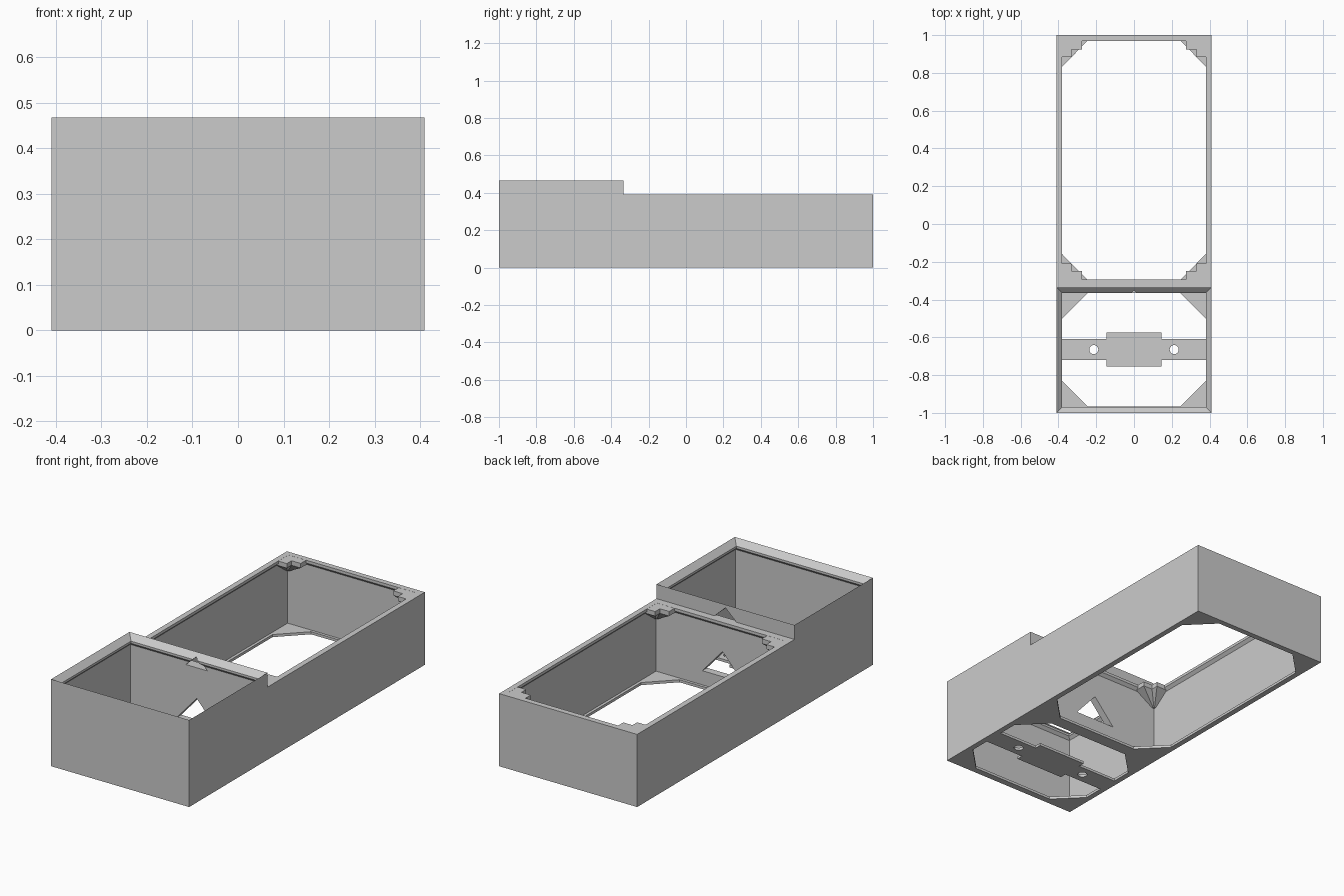
import bpy, bmesh, math

cube = bpy.data.objects.get("Cube")
if cube:
    bpy.data.objects.remove(cube, do_unlink=True)

grey = bpy.data.materials.new("plain grey")
grey.use_nodes = True
grey.diffuse_color = (0.6, 0.6, 0.6, 1)
grey.node_tree.nodes["Principled BSDF"].inputs["Base Color"].default_value = (0.6, 0.6, 0.6, 1)

HALF, RIM, WALL, FLOOR = 0.41, 0.03, 0.015, 0.014
LOW, HIGH, STEP_Y = 0.39, 0.467, -0.335


def loft(name, rings):
    """Closed solid through rings with equal point counts."""
    bm = bmesh.new()
    loops = [[bm.verts.new(p) for p in ring] for ring in rings]
    n = len(loops[0])
    for a, b in zip(loops, loops[1:]):
        for i in range(n):
            j = (i + 1) % n
            bm.faces.new((a[i], a[j], b[j], b[i]))
    bm.faces.new(loops[0][::-1])
    bm.faces.new(loops[-1])
    bmesh.ops.recalc_face_normals(bm, faces=bm.faces)
    mesh = bpy.data.meshes.new(name)
    bm.to_mesh(mesh)
    bm.free()
    mesh.materials.append(grey)
    obj = bpy.data.objects.new(name, mesh)
    bpy.context.collection.objects.link(obj)
    return obj


def prism(name, pts, lo, hi, axis="z"):
    place = {"x": lambda p, t: (t, p[0], p[1]),
             "y": lambda p, t: (p[0], t, p[1]),
             "z": lambda p, t: (p[0], p[1], t)}[axis]
    return loft(name, [[place(p, t) for p in pts] for t in (lo, hi)])


def cut(obj, cutters):
    for c in cutters:
        c.hide_render = True
        mod = obj.modifiers.new("cut", "BOOLEAN")
        mod.operation, mod.solver, mod.object = "DIFFERENCE", "EXACT", c
    deps = bpy.context.evaluated_depsgraph_get()
    mesh = bpy.data.meshes.new_from_object(obj.evaluated_get(deps))
    obj.modifiers.clear()
    obj.data = mesh
    for c in cutters:
        bpy.data.objects.remove(c, do_unlink=True)


def cavity(name, y0, y1, levels):
    """Rectangular well; levels are (height, inset) from the outline."""
    return loft(name, [[(-HALF + d, y0 + d, z), (HALF - d, y0 + d, z),
                        (HALF - d, y1 - d, z), (-HALF + d, y1 - d, z)]
                       for z, d in levels])


def floor_opening(name, y0, y1, c=0.135):
    x = HALF - RIM
    pts = [(-x + c, y0), (x - c, y0), (x, y0 + c), (x, y1 - c),
           (x - c, y1), (-x + c, y1), (-x, y1 - c), (-x, y0 + c)]
    return prism(name, pts, -0.05, FLOOR + 0.02)


# Two-level outer body
body = prism("box_body", [(-1, 0), (1, 0), (1, LOW), (STEP_Y, LOW),
                          (STEP_Y, HIGH), (-1, HIGH)], -HALF, HALF, "x")

# Wells with overhanging rims; the front one has a sloped lead-in
front_well = cavity("front_well", -1, STEP_Y,
                    [(FLOOR, WALL), (0.41, WALL), (0.425, RIM),
                     (HIGH - RIM, RIM), (HIGH + 0.01, -0.01)])
back_well = cavity("back_well", -0.325, 1,
                   [(FLOOR, WALL), (0.36, WALL), (0.375, RIM), (LOW + 0.05, RIM)])

# Floor openings and the triangular passages through the divider
cut(body, [front_well, back_well,
           floor_opening("front_opening", -0.965, -0.365),
           floor_opening("back_opening", -0.295, 0.97),
           prism("lower_passage", [(-0.12, 0.09), (0.12, 0.09), (0, 0.225)], -0.4, -0.25, "y"),
           prism("upper_passage", [(-0.065, LOW), (0.065, LOW), (0, 0.45)], -0.4, -0.25, "y")])

# Stepped corner brackets with tapering supports under the back rim
steps = [(0, 0), (0.105, 0), (0.105, 0.045), (0.05, 0.045), (0.05, 0.085), (0, 0.085)]
for sx, side in ((1, "left"), (-1, "right")):
    for cy, sy, end in ((0.985, -1, "back"), (-0.31, 1, "front")):
        def ring(z, k, grow):
            return [(sx * (HALF - WALL - k * (u + (grow if u else 0))),
                     cy + sy * k * (v + (grow if v else 0)), z) for u, v in steps]
        loft(f"{end}_{side}_corner_bracket",
             [ring(0.3, 0.12, WALL), ring(0.365, 1, WALL), ring(LOW - 0.0005, 1, WALL)])

# Mounting bar across the front floor opening
half = [(0.38, -0.72), (0.38, -0.61), (0.145, -0.61), (0.145, -0.575)]
outline = [(0.145, -0.755), (0.145, -0.72)] + half
outline += [(-x, y) for x, y in reversed(outline)]
bar = prism("mounting_bar", outline, 0, FLOOR)
holes = []
for s in (-1, 1):
    circle = [(s * 0.213 + 0.024 * math.cos(math.tau * i / 24),
               -0.665 + 0.024 * math.sin(math.tau * i / 24)) for i in range(24)]
    holes.append(prism("screw_hole", circle, -0.05, 0.05))
cut(bar, holes)
